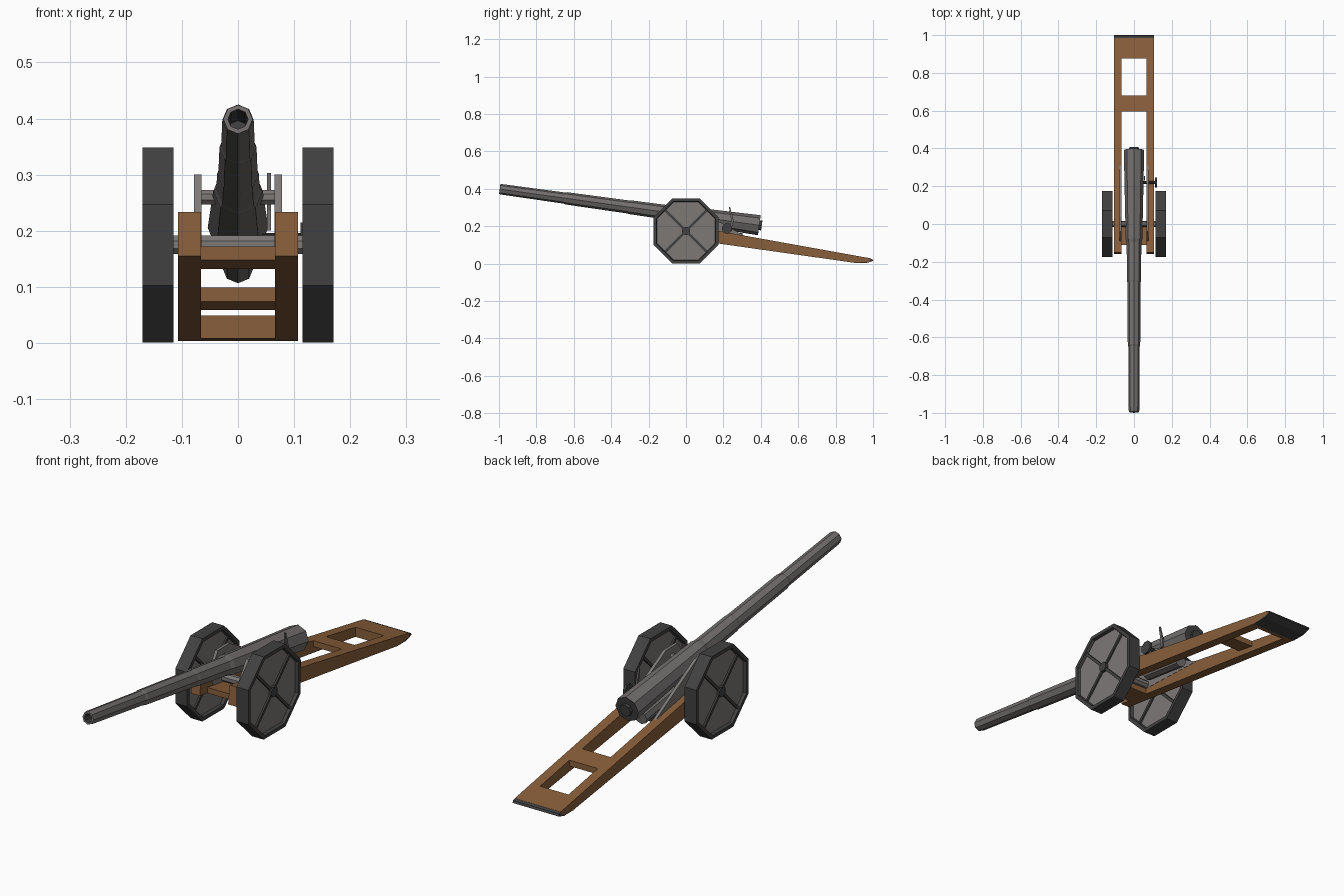
import bpy, bmesh, math
from mathutils import Matrix

if "Cube" in bpy.data.objects:
    bpy.data.objects.remove(bpy.data.objects["Cube"])


def material(name, color):
    m = bpy.data.materials.new(name)
    m.diffuse_color = (*color, 1)
    m.use_nodes = True
    m.node_tree.nodes["Principled BSDF"].inputs["Base Color"].default_value = m.diffuse_color
    return m


wood = material("wood", (0.25, 0.112, 0.044))
gun_metal = material("gun_metal", (0.165, 0.155, 0.152))
plate_metal = material("plate_metal", (0.205, 0.19, 0.183))
dark_metal = material("dark_metal", (0.052, 0.052, 0.053))


def finish(name, bm, mat):
    bmesh.ops.recalc_face_normals(bm, faces=bm.faces)
    me = bpy.data.meshes.new(name)
    bm.to_mesh(me)
    bm.free()
    ob = bpy.data.objects.new(name, me)
    bpy.context.collection.objects.link(ob)
    me.materials.append(mat)
    return ob


def lathe(name, profile, matrix, mat, turn=0.0, n=8):
    """Spin (radius, height) points around local z as an n-sided solid."""
    bm = bmesh.new()
    rings = []
    for r, h in profile:
        if r == 0:
            rings.append([bm.verts.new((0, 0, h))] * n)
        else:
            rings.append([bm.verts.new((r * math.cos(turn + i * math.tau / n),
                                        r * math.sin(turn + i * math.tau / n), h)) for i in range(n)])
    for a, b in zip(rings, rings[1:]):
        for i in range(n):
            j = (i + 1) % n
            bm.faces.new(list(dict.fromkeys((a[i], a[j], b[j], b[i]))))
    bm.transform(matrix)
    return finish(name, bm, mat)


def rod(name, r, h0, h1, matrix, mat, turn=0.0):
    return lathe(name, [(0, h0), (r, h0), (r, h1), (0, h1)], matrix, mat, turn)


def prism(name, yz, x0, x1, mat):
    """Extrude a side profile from x0 to x1."""
    bm = bmesh.new()
    f = bm.faces.new([bm.verts.new((x0, y, z)) for y, z in yz])
    g = bmesh.ops.extrude_face_region(bm, geom=[f])["geom"]
    bmesh.ops.translate(bm, vec=(x1 - x0, 0, 0), verts=[v for v in g if isinstance(v, bmesh.types.BMVert)])
    return finish(name, bm, mat)


def along_x(x, y, z):
    return Matrix.Translation((x, y, z)) @ Matrix.Rotation(math.pi / 2, 4, 'Y')


flat = math.pi / 8  # turns an octagon onto a flat side

# Barrel frame: local +z runs toward the raised muzzle
tilt = math.atan(0.195 / 1.4)
aim = Matrix.Translation((0, 0, 0.26)) @ Matrix.Rotation(math.pi / 2 - tilt, 4, 'X')


def t(y):
    return -y / math.cos(tilt)


# Barrel with stepped tube; dark bore lining
barrel = lathe("barrel", [(0, t(0.392)), (0.054, t(0.392)), (0.044, t(-0.08)), (0.039, t(-0.10)),
                          (0.037, t(-0.30)), (0.035, t(-0.31)), (0.033, t(-0.64)), (0.030, t(-0.65)),
                          (0.028, t(-0.985)), (0.026, t(-0.996)), (0.018, t(-0.996)),
                          (0.018, t(-0.85)), (0, t(-0.85))], aim, gun_metal)
barrel.data.materials.append(dark_metal)
for p in list(barrel.data.polygons)[-16:] + list(barrel.data.polygons)[:8]:
    p.material_index = 1
rod("breech_plug", 0.026, t(0.405), t(0.38), aim, dark_metal)

# Recoil cylinder under the breech
rod("recoil_cylinder", 0.028, t(0.30), t(0.09), Matrix.Translation((0, 0, -0.084)) @ aim, gun_metal)

# Axle and trunnion
rod("axle", 0.018, -0.13, 0.13, along_x(0, 0, 0.175), plate_metal, flat)
rod("trunnion", 0.014, -0.075, 0.075, along_x(0, 0, 0.26), plate_metal, flat)


# Trail heights along y
def top(y):
    return 0.206 - 0.18 * y


def low(y):
    return 0.132 - 0.1415 * y


rail = [(-0.15, top(-0.15)), (0.985, top(0.985)), (0.985, 0.012), (0.90, low(0.90)), (-0.16, low(-0.16))]
for s, side in ((-1, "left"), (1, "right")):
    prism(f"trail_rail_{side}", rail, s * 0.066, s * 0.107, wood)

    # Cheek plate carrying the trunnion
    prism(f"cheek_plate_{side}", [(0.32, 0.145), (0.04, 0.30), (-0.04, 0.30), (-0.09, 0.22), (-0.07, 0.16)],
          s * 0.065, s * 0.078, plate_metal)

    # Wheel: dark octagonal tyre around a recessed disc
    at = along_x(s * 0.1425, 0, 0.1745)
    R = 0.174 / math.cos(flat)
    lathe(f"tyre_{side}", [(0.168, -0.015), (0.172, -0.0275), (R, -0.0275),
                           (R, 0.0275), (0.172, 0.0275), (0.168, 0.015), (0.168, -0.015)], at, dark_metal, flat)
    rod(f"wheel_disc_{side}", 0.169, -0.015, 0.015, at, plate_metal, flat)
    rod(f"hub_{side}", 0.022, -0.0275, 0.0275, at, dark_metal, flat)

    # Diagonal spokes
    for k in range(2):
        bm = bmesh.new()
        bmesh.ops.create_cube(bm, size=1)
        bm.transform(at @ Matrix.Rotation(math.pi / 4 + k * math.pi / 2, 4, 'Z')
                     @ Matrix.Diagonal((0.318, 0.012, 0.044, 1)))
        finish(f"spokes_{side}_{k + 1}", bm, dark_metal)

# Cross pieces between the rails
prism("front_transom", [(-0.11, low(-0.11)), (0.0, low(0.0)), (0.0, low(0.0) + 0.024), (-0.11, low(-0.11) + 0.024)],
      -0.067, 0.067, wood)
prism("middle_transom", [(0.595, top(0.595)), (0.68, top(0.68)), (0.68, top(0.68) - 0.025), (0.595, top(0.595) - 0.025)],
      -0.067, 0.067, wood)
prism("rear_transom", [(0.875, top(0.875)), (0.985, top(0.985)), (0.985, 0.012), (0.90, 0.005), (0.875, 0.008)],
      -0.067, 0.067, wood)

# Metal shoe at the trail end
prism("trail_shoe", [(0.90, 0.0035), (0.965, 0.0035), (1.0, 0.015), (0.996, 0.024),
                     (0.982, 0.0292), (0.982, 0.014), (0.90, 0.0065)], -0.107, 0.107, dark_metal)

# Elevation handwheel, shaft and breech lever on the right
rod("handwheel", 0.029, -0.005, 0.005, along_x(0.116, 0.22, 0.188), dark_metal, flat)
rod("handwheel_shaft", 0.008, -0.035, 0.035, along_x(0.079, 0.22, 0.188), dark_metal)
prism("lever", [(0.235, 0.20), (0.25, 0.20), (0.254, 0.235), (0.243, 0.275), (0.236, 0.303),
                (0.230, 0.303), (0.234, 0.27), (0.242, 0.235)], 0.052, 0.059, gun_metal)
